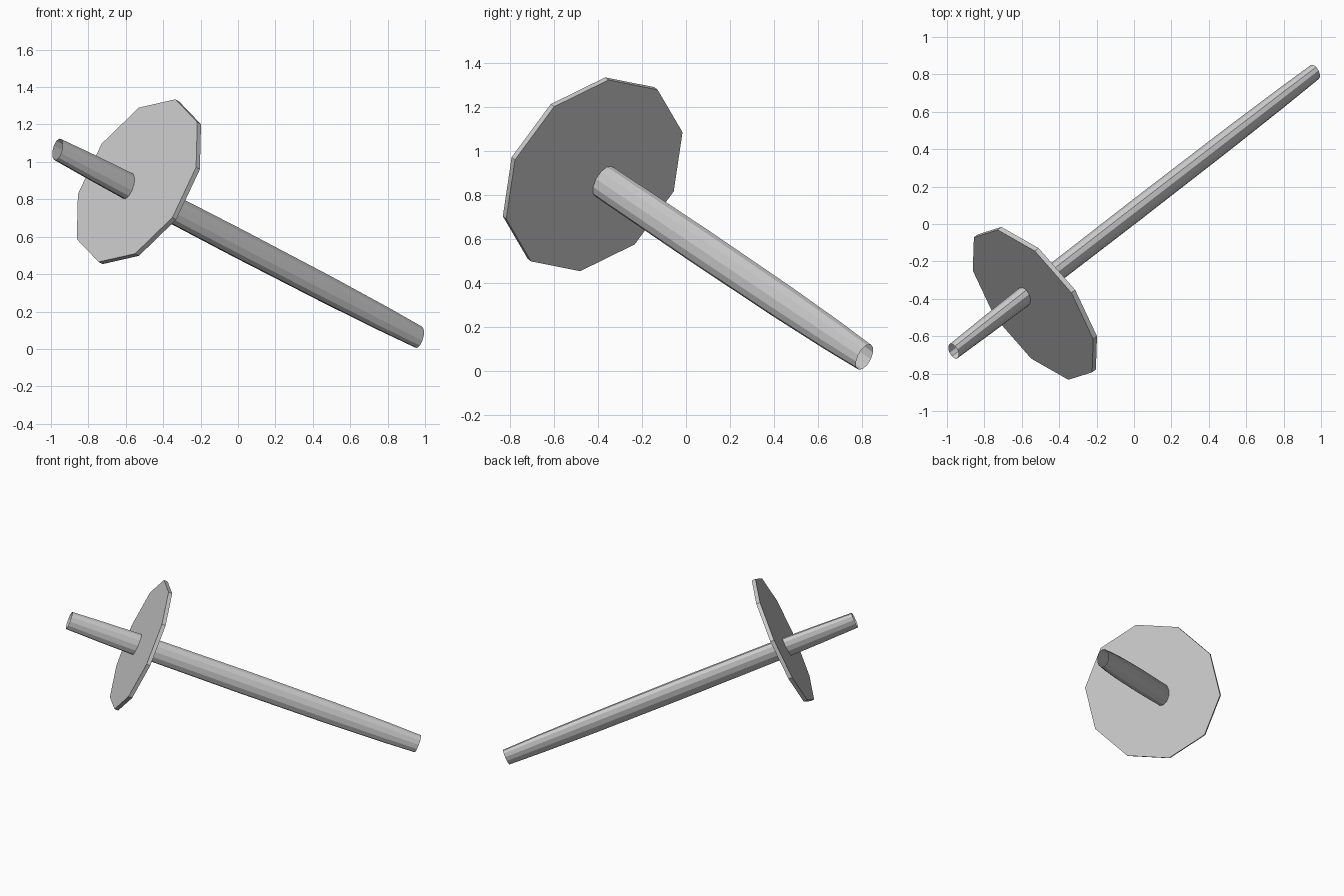
import bpy, math
from mathutils import Vector

if "Cube" in bpy.data.objects:
    bpy.data.objects.remove(bpy.data.objects["Cube"])


def make_object(name, verts, faces):
    mesh = bpy.data.meshes.new(name)
    mesh.from_pydata(verts, [], faces)
    mesh.update()
    obj = bpy.data.objects.new(name, mesh)
    bpy.context.collection.objects.link(obj)
    return obj


def loft(name, rings, capped):
    """Join equal-length point rings; optionally close both ends."""
    n = len(rings[0])
    verts = [p for ring in rings for p in ring]
    faces = [(k * n + i, k * n + (i + 1) % n, (k + 1) * n + (i + 1) % n, (k + 1) * n + i)
             for k in range(len(rings) - 1) for i in range(n)]
    if capped:
        faces += [tuple(reversed(range(n))), tuple(range(len(verts) - n, len(verts)))]
    return make_object(name, verts, faces)


def ring(center, u, v, ru, rv, sides):
    angles = [2 * math.pi * i / sides for i in range(sides)]
    return [center + u * ru * math.cos(a) + v * rv * math.sin(a) for a in angles]


# shaft: slanted open tube, oval section, slimmer towards both ends
top = Vector((-0.965, -0.68, 1.067))
bottom = Vector((0.966, 0.812, 0.063))
axis = (bottom - top).normalized()
side = Vector((-axis.y, axis.x, 0)).normalized()
up = axis.cross(side)
tilt = math.radians(15)
wide = up * math.cos(tilt) + side * math.sin(tilt)
narrow = wide.cross(axis)
profile = [(0, 1.0), (0.1, 1.14), (0.22, 1.25), (0.5, 1.3),
           (0.75, 1.25), (0.9, 1.14), (1, 1.0)]
loft("shaft", [ring(top.lerp(bottom, t), narrow, wide, 0.041 * s, 0.064 * s, 12)
               for t, s in profile], False)

# guard: ten-sided plate across the shaft, slightly off centre
normal = Vector((0.722, 0.548, -0.422)).normalized()
corner = Vector((-0.203, -0.063, -0.436))
corner = (corner - normal * corner.dot(normal)).normalized()
across = normal.cross(corner)
face = Vector((-0.54, -0.432, 0.90))
loft("guard", [ring(face + normal * d, corner, across, 0.485, 0.485, 10)
               for d in (0, 0.028)], True)
